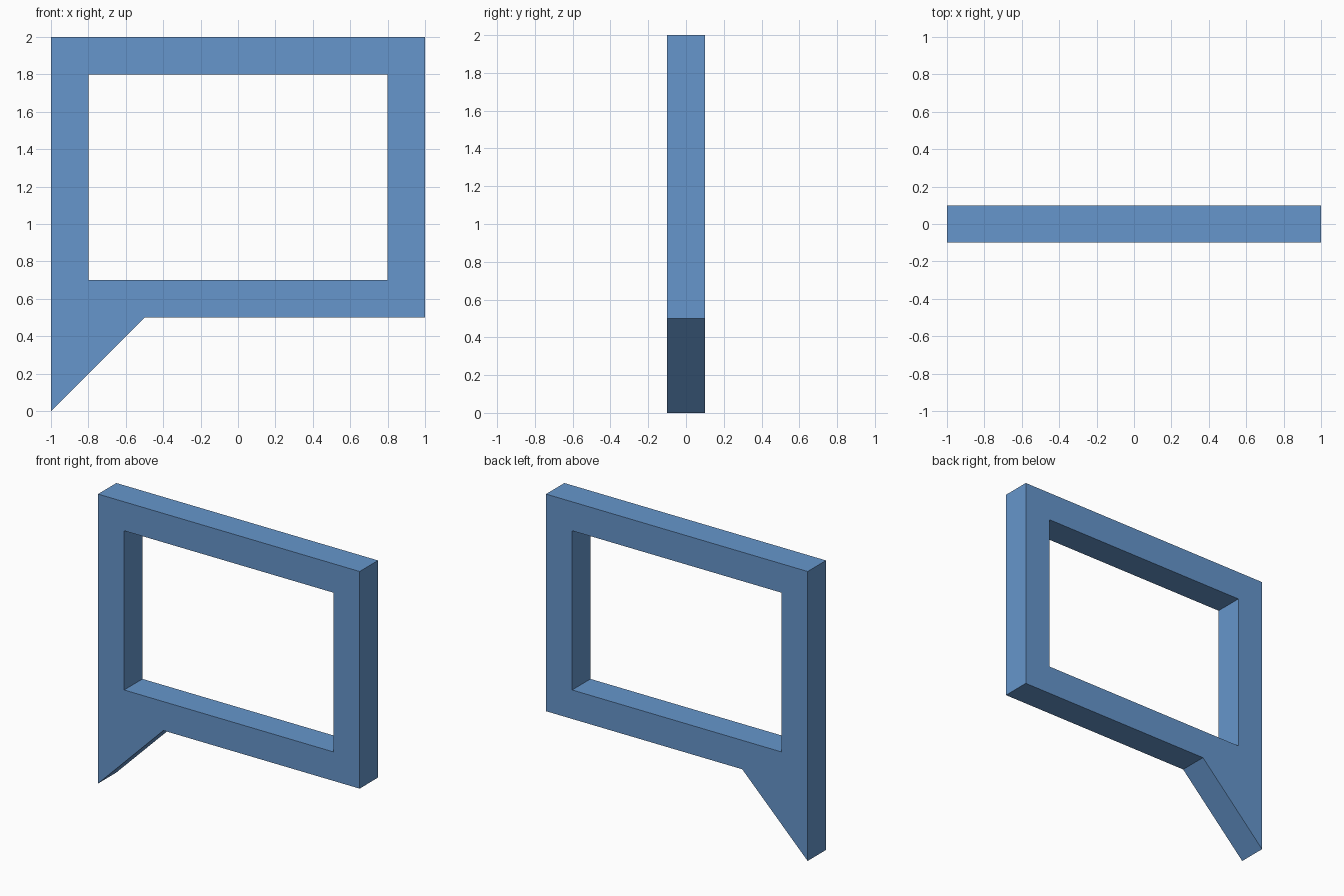
import bpy
import bmesh

cube = bpy.data.objects.get("Cube")
if cube:
    bpy.data.objects.remove(cube, do_unlink=True)

DEPTH = 0.2

# Single flat blue
blue = bpy.data.materials.new("soft_blue")
blue.use_nodes = True
colour = (0.133, 0.305, 0.604, 1)
blue.diffuse_color = colour
blue.node_tree.nodes["Principled BSDF"].inputs["Base Color"].default_value = colour

# Profiles in x, z: speech bubble outline with its tail, and the window
outline = [(-1, 0), (-0.5, 0.5), (1, 0.5), (1, 2), (-1, 2)]
window = [(-0.8, 0.7), (0.8, 0.7), (0.8, 1.8), (-0.8, 1.8)]


def add_loop(bm, points):
    """Add a closed loop of edges on the front plane."""
    verts = [bm.verts.new((x, -DEPTH / 2, z)) for x, z in points]
    return [bm.edges.new((v, verts[i - 1])) for i, v in enumerate(verts)]


# Fill between the loops, then extrude the front to the back
bm = bmesh.new()
edges = add_loop(bm, outline) + add_loop(bm, window)
bmesh.ops.triangle_fill(bm, edges=edges, use_beauty=True, normal=(0, -1, 0))
result = bmesh.ops.extrude_face_region(bm, geom=bm.faces[:], use_keep_orig=True)
back = [g for g in result["geom"] if isinstance(g, bmesh.types.BMVert)]
bmesh.ops.translate(bm, verts=back, vec=(0, DEPTH, 0))
bmesh.ops.recalc_face_normals(bm, faces=bm.faces[:])

mesh = bpy.data.meshes.new("speech_bubble_frame")
bm.to_mesh(mesh)
bm.free()
mesh.materials.append(blue)
frame = bpy.data.objects.new("speech_bubble_frame", mesh)
bpy.context.collection.objects.link(frame)
